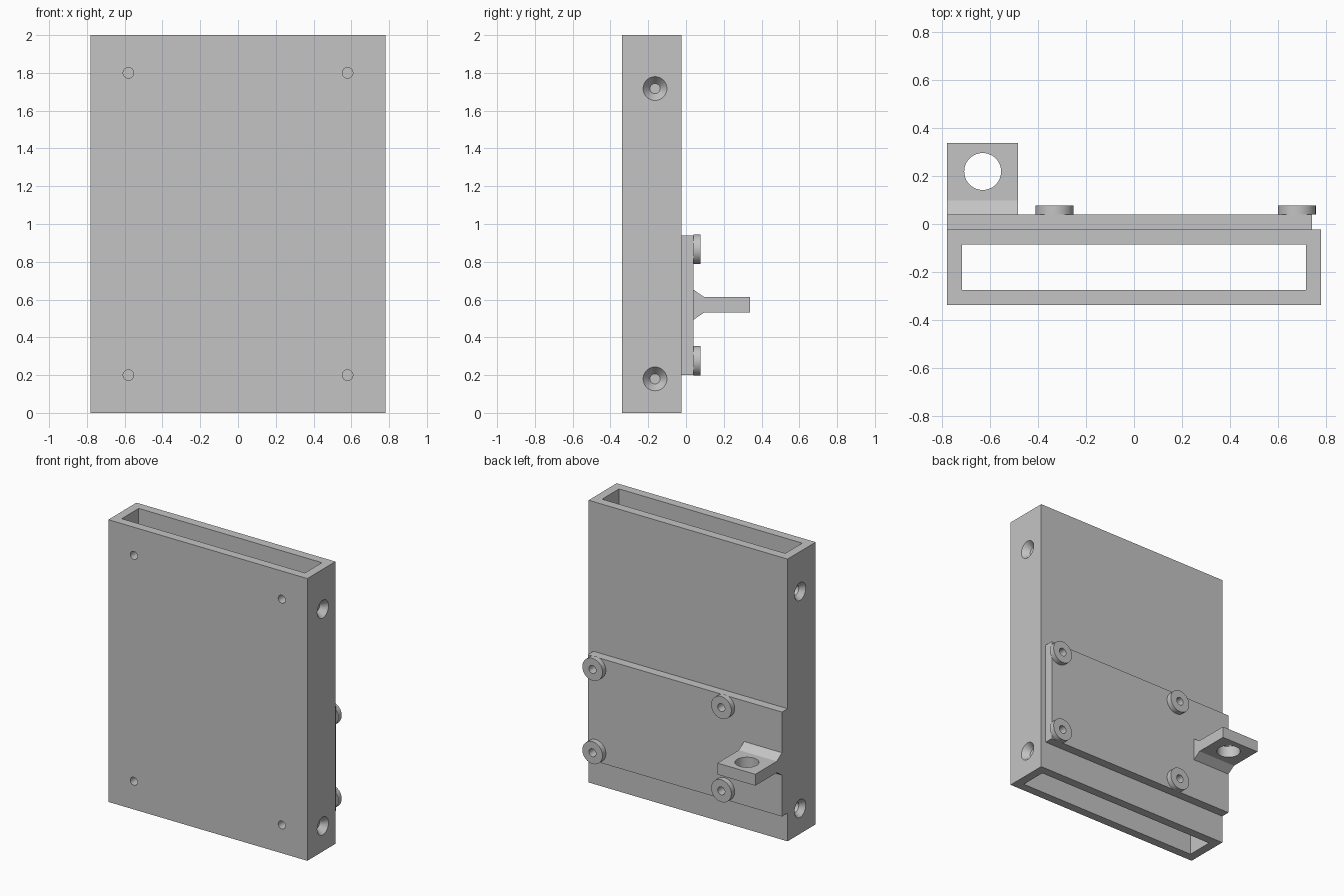
import bpy
import bmesh
from math import radians
from mathutils import Matrix, Vector

cube = bpy.data.objects.get("Cube")
if cube:
    bpy.data.objects.remove(cube, do_unlink=True)

grey = bpy.data.materials.new("plain grey")
grey.use_nodes = True
colour = (0.55, 0.55, 0.55, 1)
grey.diffuse_color = colour
grey.node_tree.nodes["Principled BSDF"].inputs["Base Color"].default_value = colour


def finish(name, bm):
    bmesh.ops.recalc_face_normals(bm, faces=bm.faces)
    mesh = bpy.data.meshes.new(name)
    bm.to_mesh(mesh)
    bm.free()
    mesh.materials.append(grey)
    obj = bpy.data.objects.new(name, mesh)
    bpy.context.collection.objects.link(obj)
    return obj


def block(name, low, high):
    low, high = Vector(low), Vector(high)
    bm = bmesh.new()
    place = Matrix.Translation((low + high) / 2) @ Matrix.Diagonal((high - low).to_4d())
    bmesh.ops.create_cube(bm, size=1, matrix=place)
    return finish(name, bm)


def rod(name, start, end, r_start, r_end=None):
    """Cylinder or cone running from start to end."""
    start, end = Vector(start), Vector(end)
    turn = Vector((0, 0, 1)).rotation_difference(end - start).to_matrix().to_4x4()
    bm = bmesh.new()
    bmesh.ops.create_cone(bm, cap_ends=True, segments=48, radius1=r_start,
                          radius2=r_start if r_end is None else r_end,
                          depth=(end - start).length,
                          matrix=Matrix.Translation((start + end) / 2) @ turn)
    return finish(name, bm)


def activate(obj):
    bpy.ops.object.select_all(action="DESELECT")
    obj.select_set(True)
    bpy.context.view_layer.objects.active = obj


def cut(obj, cutter):
    activate(obj)
    mod = obj.modifiers.new("cut", "BOOLEAN")
    mod.operation = "DIFFERENCE"
    mod.solver = "EXACT"
    mod.object = cutter
    bpy.ops.object.modifier_apply(modifier=mod.name)
    bpy.data.objects.remove(cutter, do_unlink=True)


HALF_W, FRONT, BACK, FACE = 0.78, -0.338, -0.023, 0.04

# Rectangular sleeve, open at the top and bottom
sleeve = block("sleeve", (-HALF_W, FRONT, 0), (HALF_W, BACK, 2))
cut(sleeve, block("cavity", (-0.718, -0.276, -1), (0.718, -0.086, 3)))

# Small holes in the front wall
for x in (-0.58, 0.58):
    for z in (0.2, 1.8):
        cut(sleeve, rod("front_hole", (x, -0.4, z), (x, -0.2, z), 0.028))

# Countersunk holes in both side walls
for z in (0.18, 1.717):
    cut(sleeve, rod("side_hole", (-1, -0.164, z), (1, -0.164, z), 0.035))
    for side in (-1, 1):
        cut(sleeve, rod("countersink", (side * 0.735, -0.164, z),
                        (side * 0.79, -0.164, z), 0.027, 0.071))

# Mounting plate on the back
plate = block("back_plate", (-HALF_W, BACK, 0.2), (0.742, FACE, 0.94))
parts = [sleeve, plate]

# Round bosses with bores running through the plate
for x in (-0.331, 0.679):
    for z in (0.276, 0.866):
        boss = rod("boss", (x, FACE, z), (x, 0.078, z), 0.079)
        for target in (boss, plate):
            cut(target, rod("bore", (x, BACK - 0.02, z), (x, 0.2, z), 0.028))
        parts.append(boss)

# Lug with a flared root and a vertical eye
profile = [(FACE, 0.493), (0.097, 0.532), (0.338, 0.532),
           (0.338, 0.613), (0.097, 0.613), (FACE, 0.652)]
bm = bmesh.new()
side_face = bm.faces.new([bm.verts.new((-HALF_W, y, z)) for y, z in profile])
grown = bmesh.ops.extrude_face_region(bm, geom=[side_face], use_keep_orig=True)
moved = [v for v in grown["geom"] if isinstance(v, bmesh.types.BMVert)]
bmesh.ops.translate(bm, verts=moved, vec=(0.297, 0, 0))
lug = finish("lug", bm)
cut(lug, rod("eye", (-0.631, 0.219, 0.3), (-0.631, 0.219, 0.8), 0.077))
parts.append(lug)

for part in parts:
    activate(part)
    bpy.ops.object.shade_smooth_by_angle(angle=radians(25))
